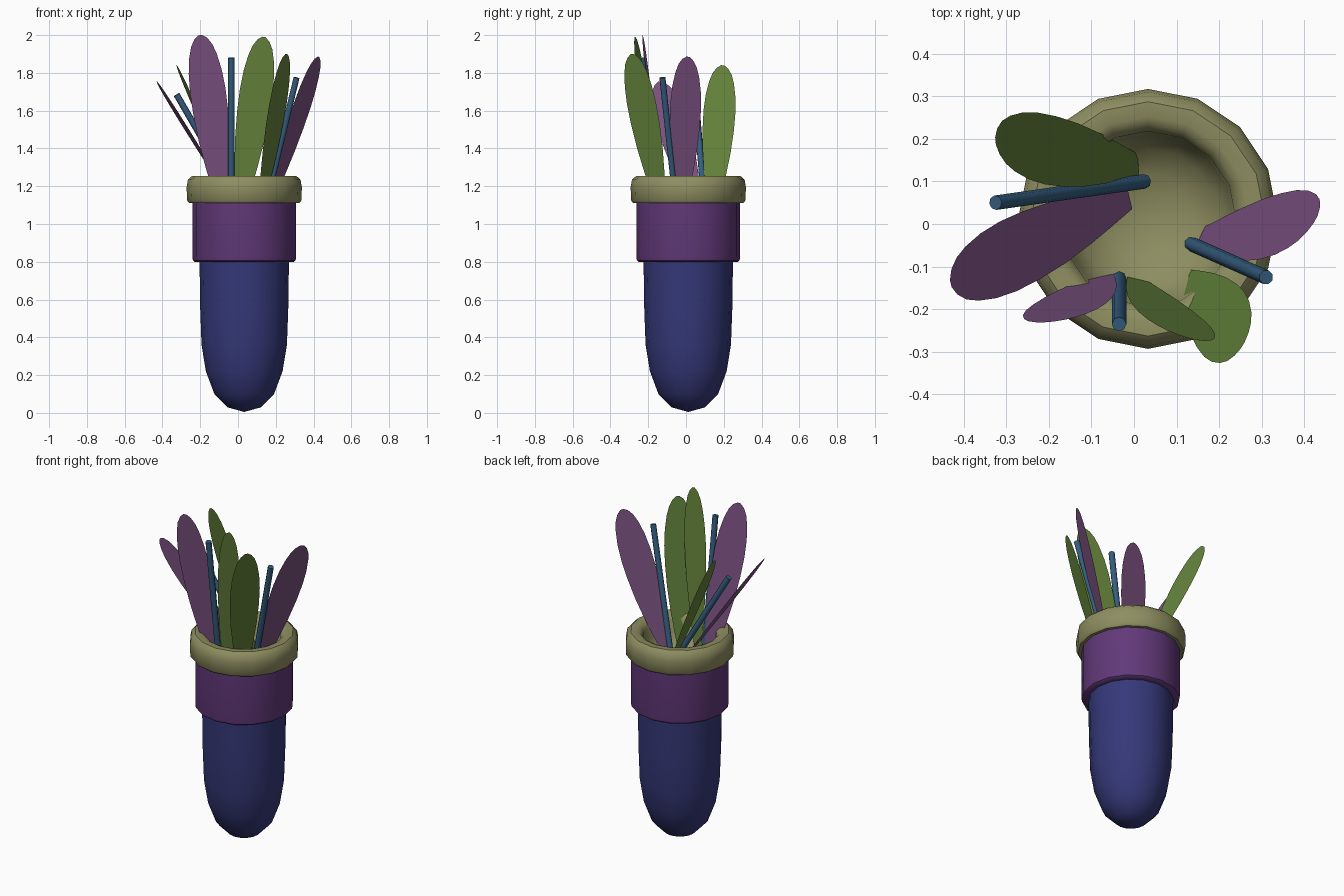
import bpy, math
from mathutils import Vector

if "Cube" in bpy.data.objects:
    bpy.data.objects.remove(bpy.data.objects["Cube"])

CX, CY = 0.033, 0.012


def material(name, rgb):
    m = bpy.data.materials.new(name)
    m.diffuse_color = (*rgb, 1)
    m.use_nodes = True
    m.node_tree.nodes["Principled BSDF"].inputs["Base Color"].default_value = m.diffuse_color
    return m


NAVY = material("navy", (0.035, 0.04, 0.19))
PLUM = material("plum", (0.12, 0.04, 0.19))
OLIVE = material("olive", (0.27, 0.27, 0.12))
GREEN = material("leaf_green", (0.13, 0.23, 0.045))
MAUVE = material("leaf_mauve", (0.20, 0.085, 0.22))
BLUE = material("stem_blue", (0.035, 0.11, 0.21))


def make(name, verts, faces, mat, angle=40):
    me = bpy.data.meshes.new(name)
    me.from_pydata([tuple(v) for v in verts], [], faces)
    me.materials.append(mat)
    ob = bpy.data.objects.new(name, me)
    bpy.context.collection.objects.link(ob)
    bpy.ops.object.select_all(action='DESELECT')
    ob.select_set(True)
    bpy.context.view_layer.objects.active = ob
    bpy.ops.object.shade_smooth_by_angle(angle=math.radians(angle))
    return ob


def lathe(name, profile, mat, n=16):
    """Revolve (radius, z) points about the pot axis; radius 0 gives a pole."""
    verts, rings, faces = [], [], []
    for r, z in profile:
        k = 1 if r == 0 else n
        rings.append([len(verts) + i for i in range(k)])
        verts += [(CX + r * math.cos(2 * math.pi * i / n),
                   CY + r * math.sin(2 * math.pi * i / n), z) for i in range(k)]
    for a, b in zip(rings, rings[1:]):
        for i in range(n):
            f = [a[i % len(a)], a[(i + 1) % len(a)], b[(i + 1) % len(b)], b[i % len(b)]]
            faces.append(list(dict.fromkeys(f)))
    return make(name, verts, faces, mat)


# Pot: rounded body, collar band, rolled rim with a shallow bowl inside
lathe("pot_body", [(0, 0.005), (0.09, 0.03), (0.158, 0.1), (0.203, 0.22),
                   (0.226, 0.36), (0.233, 0.55), (0.237, 0.82)], NAVY)
lathe("pot_collar", [(0.23, 0.8), (0.262, 0.8), (0.272, 0.808), (0.275, 0.825),
                     (0.275, 1.12)], PLUM)
lathe("pot_rim", [(0.27, 1.112), (0.293, 1.112), (0.303, 1.125), (0.305, 1.195),
                  (0.298, 1.235), (0.275, 1.255), (0.24, 1.255), (0.222, 1.247),
                  (0.206, 1.225), (0.2, 1.15), (0.165, 1.09), (0.1, 1.05),
                  (0, 1.035)], OLIVE)


# Stems: thin octagonal rods
def stem(name, base, tip, r=0.017, n=8):
    a, b = Vector(base), Vector(tip)
    q = (b - a).to_track_quat('Z', 'Y')
    ring = [q @ Vector((r * math.cos(2 * math.pi * i / n),
                        r * math.sin(2 * math.pi * i / n), 0)) for i in range(n)]
    faces = [[i, (i + 1) % n, n + (i + 1) % n, n + i] for i in range(n)]
    faces += [list(range(n))[::-1], list(range(n, 2 * n))]
    make(name, [a + v for v in ring] + [b + v for v in ring], faces, BLUE, 50)


stem("stem_front", (-0.035, -0.125, 1.05), (-0.035, -0.235, 1.88))
stem("stem_right", (0.13, -0.045, 1.03), (0.31, -0.125, 1.775))
stem("stem_left", (0.025, 0.1, 1.08), (-0.325, 0.05, 1.685))

# Leaves: thin flat blades, widest above the middle
OUTLINE = [(0, 0.3), (0.12, 0.5), (0.25, 0.7), (0.4, 0.88), (0.55, 0.98), (0.68, 1),
           (0.79, 0.93), (0.88, 0.78), (0.94, 0.6), (0.98, 0.36), (1, 0.1)]


def leaf(name, base, tip, across, half, mat):
    a, b = Vector(base), Vector(tip)
    axis = (b - a).normalized()
    w = Vector((*across, 0))
    w = (w - axis * w.dot(axis)).normalized() * half
    verts = []
    for t, s in OUTLINE:
        c = a.lerp(b, t)
        verts += [c - w * s, c + w * s]
    faces = [[2 * i, 2 * i + 1, 2 * i + 3, 2 * i + 2] for i in range(len(OUTLINE) - 1)]
    make(name, verts, faces, mat)


leaf("leaf_front_mauve", (-0.075, -0.12, 1.08), (-0.2, -0.23, 2.0), (1, 0.1), 0.095, MAUVE)
leaf("leaf_front_green", (0.01, -0.13, 1.08), (0.137, -0.27, 1.99), (1, -0.25), 0.09, GREEN)
leaf("leaf_right_mauve", (0.155, -0.03, 1.08), (0.427, 0.012, 1.885), (0.5, 0.85), 0.093, MAUVE)
leaf("leaf_right_green", (0.12, -0.13, 1.08), (0.255, -0.285, 1.9), (0.5, 0.85), 0.09, GREEN)
leaf("leaf_left_mauve", (-0.01, 0.06, 1.08), (-0.43, -0.14, 1.755), (-0.14, 0.99), 0.085, MAUVE)
leaf("leaf_left_green", (0.01, 0.14, 1.08), (-0.325, 0.195, 1.84), (-0.14, 0.99), 0.085, GREEN)
